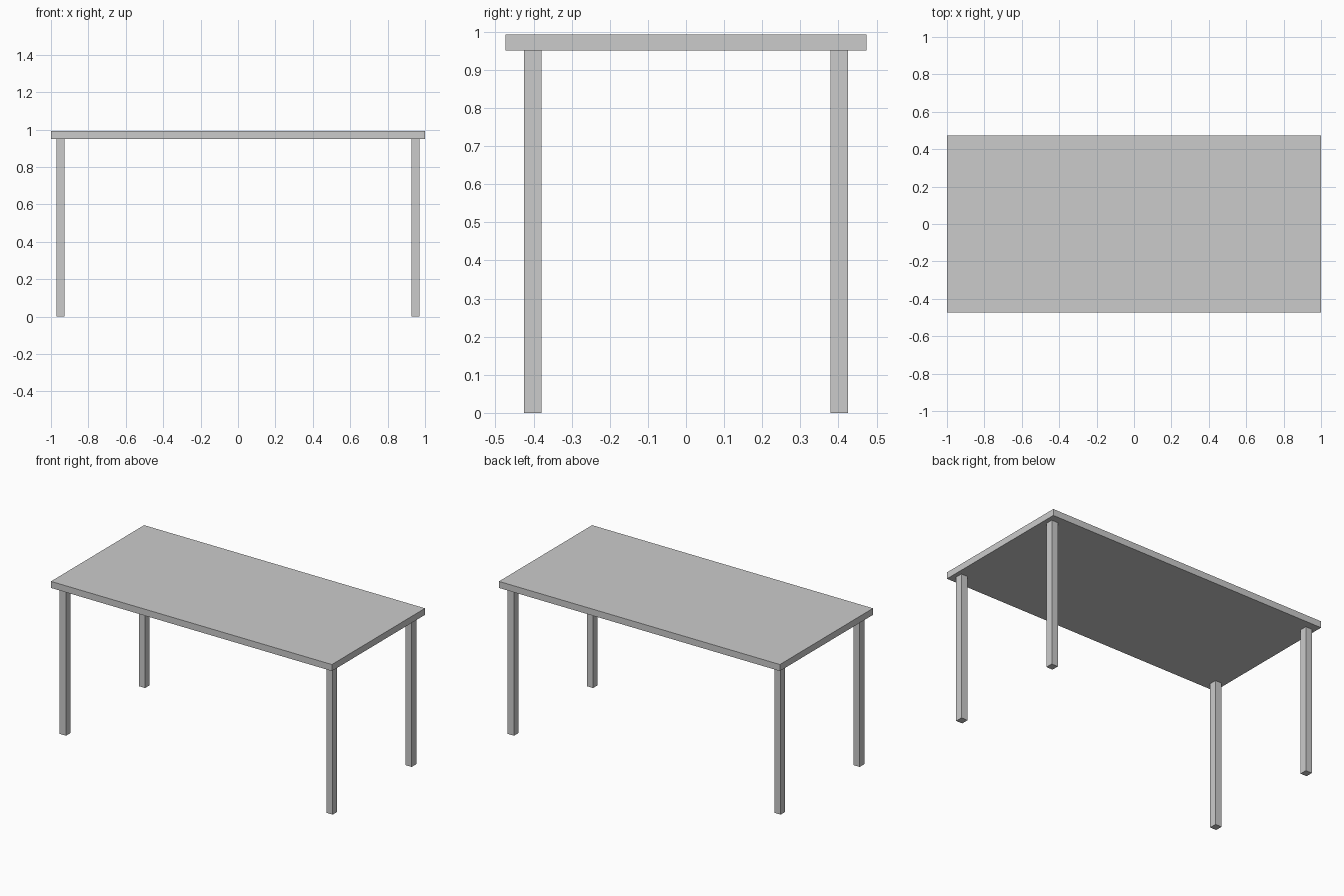
import bpy

if "Cube" in bpy.data.objects:
    bpy.data.objects.remove(bpy.data.objects["Cube"])


def box(name, centre, size):
    bpy.ops.mesh.primitive_cube_add(size=1, location=centre)
    obj = bpy.context.object
    obj.name = name
    obj.scale = size
    bpy.ops.object.transform_apply(location=False, rotation=False, scale=True)
    return obj


TOP_Z, UNDER_Z = 0.992, 0.95

# Table top
box("table_top", (0, 0, (TOP_Z + UNDER_Z) / 2), (2.0, 0.947, TOP_Z - UNDER_Z))

# Four square legs, set in from the corners
for y_name, sy in (("front", -1), ("back", 1)):
    for x_name, sx in (("left", -1), ("right", 1)):
        box(f"{y_name}_{x_name}_leg",
            (sx * 0.949, sy * 0.402, UNDER_Z / 2),
            (0.045, 0.047, UNDER_Z))
